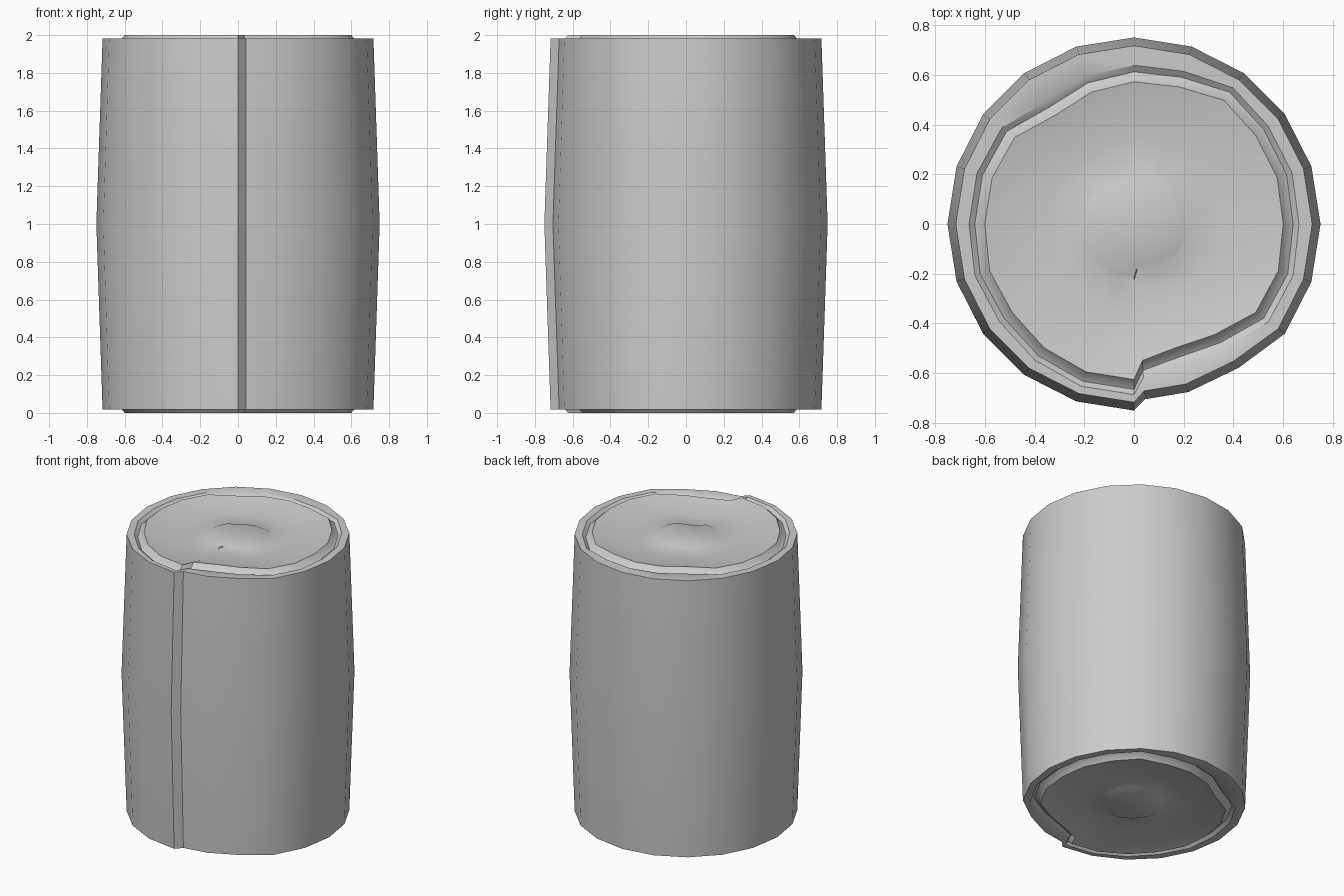
import bpy, bmesh
from math import radians, cos, sin

if "Cube" in bpy.data.objects:
    bpy.data.objects.remove(bpy.data.objects["Cube"])

# Rolled cylinder outline: 20 sides plus one extra point for the overlapping flap
angles = [-90, -86.5] + [-90 + 18 * i for i in range(1, 20)]

# Radial deviation of the outer wrap and of the inner coil, per angle
outer_dev = [0, -.044, -.04, -.035] + [0] * 17
coil_dev = [.02, -.055, -.08, -.055, 0, .005, -.005, 0, 0, .01, -.025,
            -.033, -.048, -.065, -.012, -.005, -.005, .005, 0, .01, .02]

# End profile from centre to rim: radius, height, coil weight, outer weight
end_profile = [
    (.205, 1.968, .5, 0),
    (.217, 1.962, .5, 0),
    (.36, 1.968, .7, 0),
    (.50, 1.978, .8, 0),
    (.605, 2.0, 1, 0),
    (.625, 1.975, 1, 0),
    (.645, 1.963, 1, 0),
    (.668, 1.982, .9, 0),
    (.717, 1.982, 0, 1),
]
# Full profile: top end, bulging waist, mirrored bottom end
profile = end_profile + [(.75, 1.0, 0, 1)]
profile += [(r, 2 - z, c, o) for r, z, c, o in reversed(end_profile)]

bm = bmesh.new()
rings = []
for r, z, c, o in profile:
    ring = []
    for a, od, cd in zip(angles, outer_dev, coil_dev):
        rad = r + c * cd + o * od
        t = radians(a)
        ring.append(bm.verts.new((rad * cos(t), rad * sin(t), z)))
    rings.append(ring)

# Skin between rings and cap both centres
n = len(angles)
for upper, lower in zip(rings, rings[1:]):
    for i in range(n):
        j = (i + 1) % n
        bm.faces.new((upper[i], lower[i], lower[j], upper[j]))
bm.faces.new(rings[0])
bm.faces.new(rings[-1][::-1])
bmesh.ops.recalc_face_normals(bm, faces=bm.faces)

mesh = bpy.data.meshes.new("rolled_bale")
bm.to_mesh(mesh)
bm.free()
bale = bpy.data.objects.new("rolled_bale", mesh)
bpy.context.collection.objects.link(bale)

# Smooth sides with crisp rims
bpy.context.view_layer.objects.active = bale
bale.select_set(True)
bpy.ops.object.shade_smooth_by_angle(angle=radians(35))
